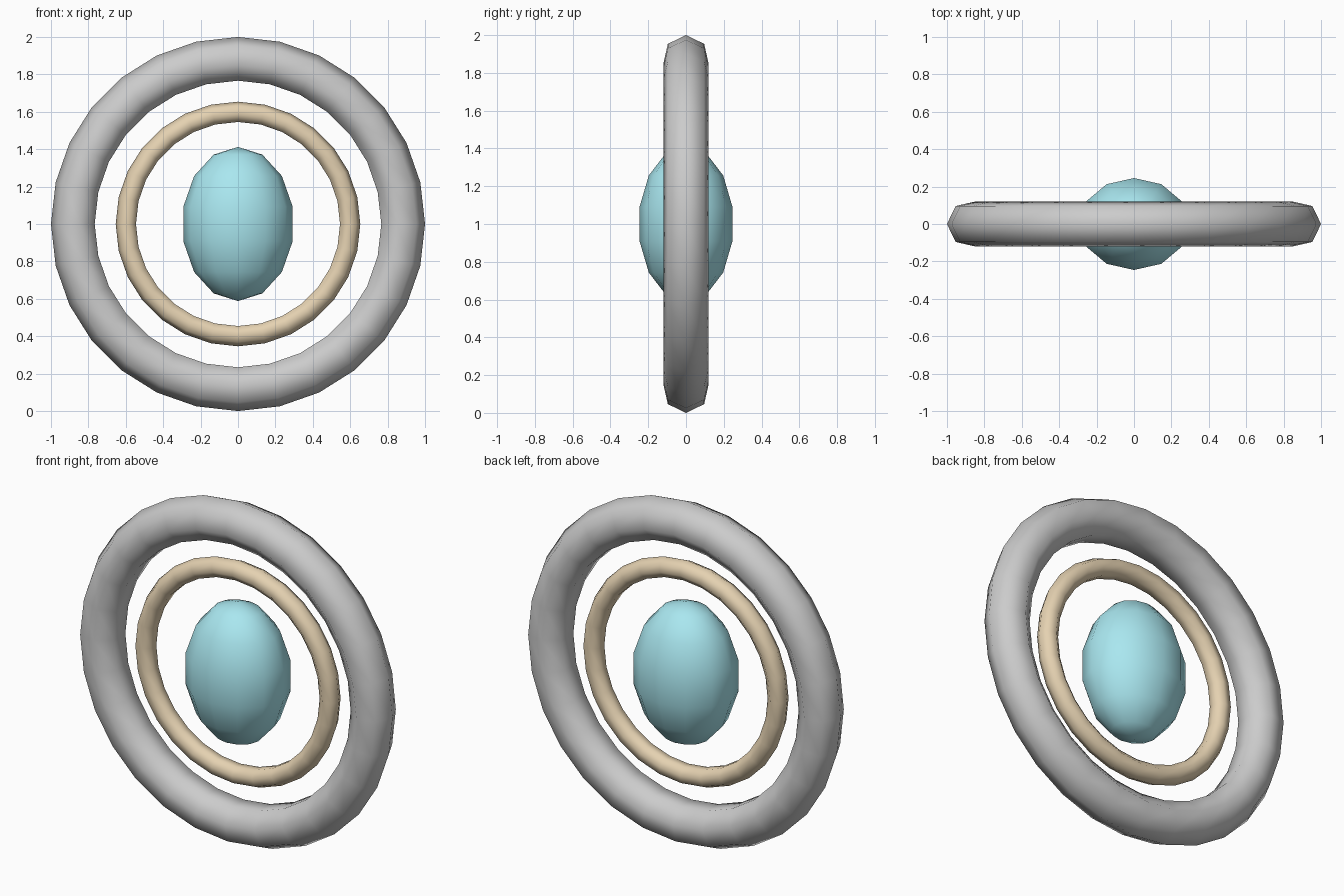
import bpy
from math import radians

if "Cube" in bpy.data.objects:
    bpy.data.objects.remove(bpy.data.objects["Cube"])


def finish(name, color=None):
    ob = bpy.context.object
    ob.name = name
    bpy.ops.object.transform_apply(location=False, rotation=True, scale=True)
    bpy.ops.object.shade_smooth()
    if color:
        mat = bpy.data.materials.new(name + "_color")
        mat.diffuse_color = (*color, 1)
        mat.use_nodes = True
        mat.node_tree.nodes["Principled BSDF"].inputs["Base Color"].default_value = mat.diffuse_color
        ob.data.materials.append(mat)
    return ob


def upright_ring(name, major, minor, color=None):
    bpy.ops.mesh.primitive_torus_add(
        major_radius=major, minor_radius=minor, major_segments=28,
        minor_segments=7, location=(0, 0, 1), rotation=(radians(90), 0, 0))
    return finish(name, color)


# Two concentric upright rings
upright_ring("outer_ring", 0.877, 0.123)
upright_ring("inner_ring", 0.597, 0.057, (0.78, 0.64, 0.44))

# Floating oval gem in the middle
bpy.ops.mesh.primitive_uv_sphere_add(segments=12, ring_count=7, radius=1,
                                     location=(0, 0, 1))
bpy.context.object.scale = (0.30, 0.252, 0.412)
finish("gem", (0.40, 0.80, 0.87))
